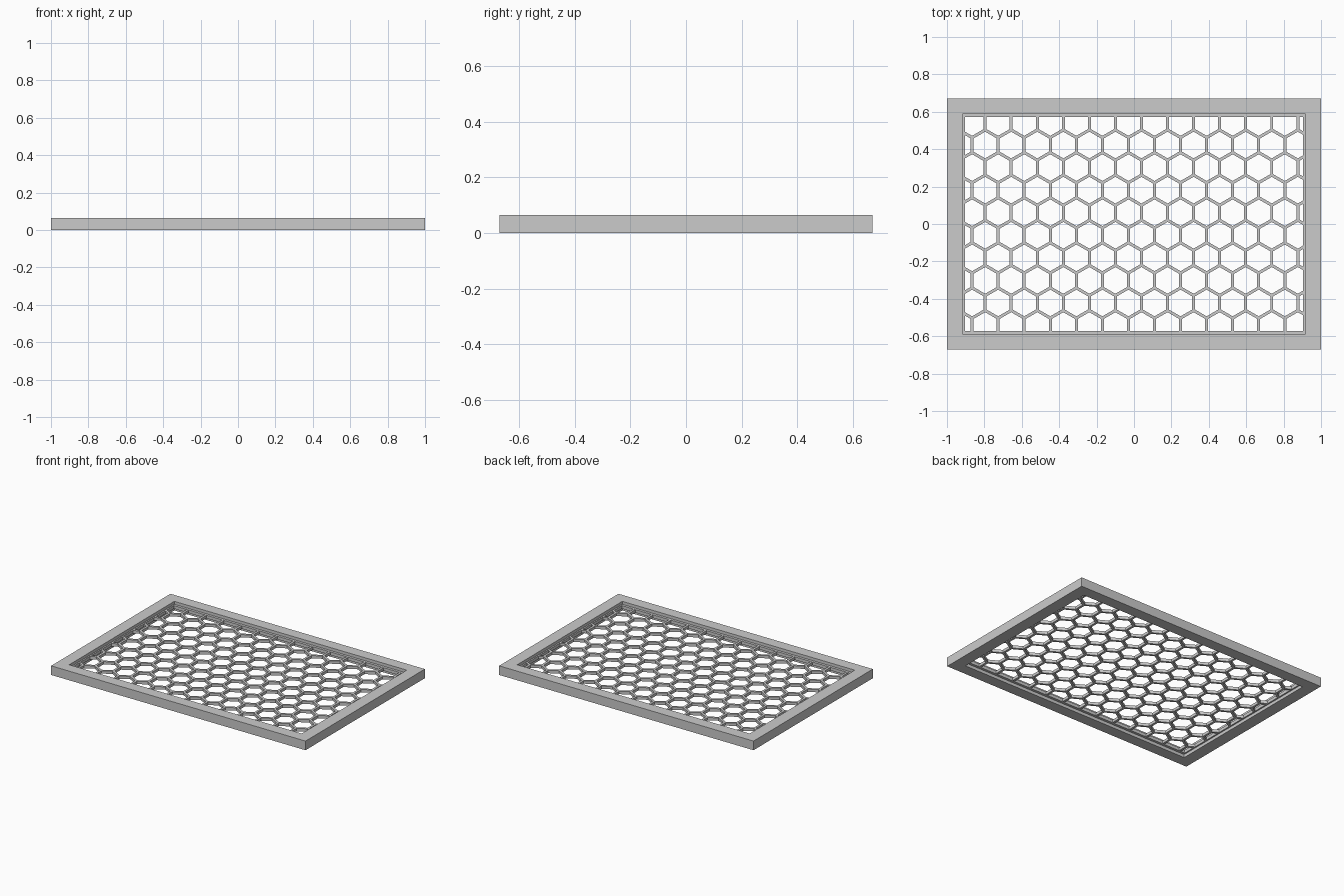
import bpy, bmesh
from math import sin, cos, pi, sqrt

if "Cube" in bpy.data.objects:
    bpy.data.objects.remove(bpy.data.objects["Cube"])


def finish(bm, name):
    bmesh.ops.remove_doubles(bm, verts=bm.verts, dist=0.0003)
    bmesh.ops.recalc_face_normals(bm, faces=bm.faces)
    me = bpy.data.meshes.new(name)
    bm.to_mesh(me)
    bm.free()
    ob = bpy.data.objects.new(name, me)
    bpy.context.collection.objects.link(ob)
    return ob


# Rectangular frame swept from a stepped section: (x half-size, y half-size, z)
def swept_frame(name, section):
    bm = bmesh.new()
    loops = [[bm.verts.new((sx * x, sy * y, z))
              for sx, sy in ((-1, -1), (1, -1), (1, 1), (-1, 1))]
             for x, y, z in section]
    for i, a in enumerate(loops):
        b = loops[(i + 1) % len(loops)]
        for j in range(4):
            k = (j + 1) % 4
            bm.faces.new((a[j], a[k], b[k], b[j]))
    return finish(bm, name)


H = 0.065
LOW, HIGH = 0.022, 0.044          # height range of the inner ledge
OX, OY = 0.914, 0.59              # frame opening
LX, LY = 0.904, 0.572             # ledge opening

# Outer frame with a thin ledge around the opening
swept_frame("outer_frame", [
    (1, 0.67, 0), (1, 0.67, H), (OX, OY, H), (OX, OY, HIGH),
    (LX, LY, HIGH), (LX, LY, LOW), (OX, OY, LOW), (OX, OY, 0)])

# Honeycomb mesh: one walled ring per cell, trimmed to the opening
PITCH = 0.1393
WALL = 0.016
R_OUT = PITCH / sqrt(3)
R_IN = (PITCH - WALL) / sqrt(3)
ROW = PITCH * sqrt(3) / 2
Z0, Z1 = 0.023, 0.043

bm = bmesh.new()
for r in range(-1, 11):
    cy = (4.5 - r) * ROW
    shift = PITCH / 2 if r % 2 == 0 else 0
    for c in range(-8, 8):
        cx = 0.040 + shift + c * PITCH

        def ring(rad, z):
            return [bm.verts.new((cx + rad * sin(i * pi / 3),
                                  cy + rad * cos(i * pi / 3), z))
                    for i in range(6)]
        loops = [ring(R_OUT, Z0), ring(R_IN, Z0), ring(R_IN, Z1), ring(R_OUT, Z1)]
        for a, b in zip(loops, loops[1:]):
            for j in range(6):
                k = (j + 1) % 6
                bm.faces.new((a[j], a[k], b[k], b[j]))
bmesh.ops.remove_doubles(bm, verts=bm.verts, dist=0.0003)
for co, no in (((LX + 0.003, 0, 0), (1, 0, 0)), ((-LX - 0.003, 0, 0), (-1, 0, 0)),
               ((0, LY + 0.003, 0), (0, 1, 0)), ((0, -LY - 0.003, 0), (0, -1, 0))):
    geom = bm.verts[:] + bm.edges[:] + bm.faces[:]
    bmesh.ops.bisect_plane(bm, geom=geom, dist=1e-5, plane_co=co,
                           plane_no=no, clear_outer=True)
finish(bm, "honeycomb_mesh")
